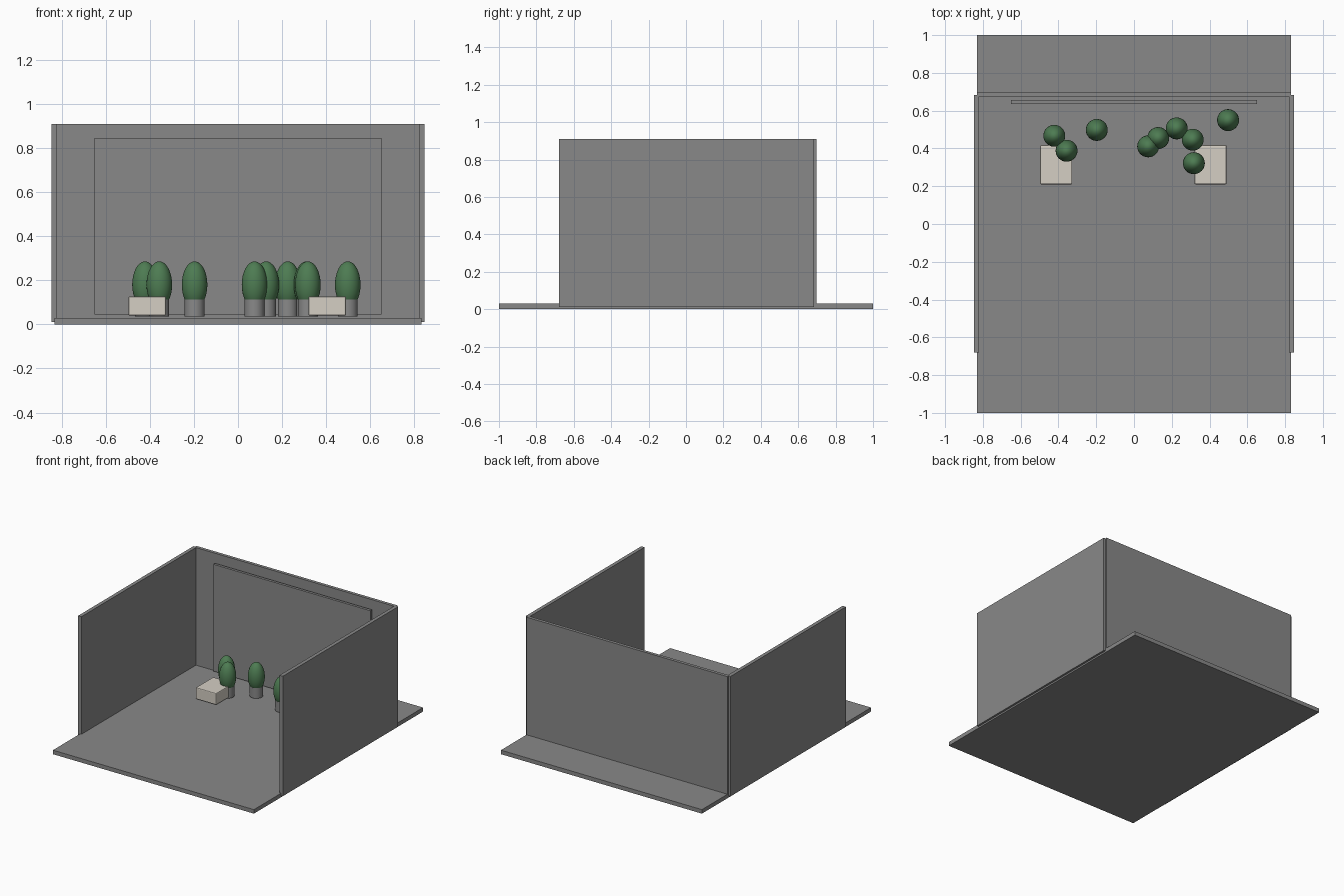
import bpy, bmesh
from mathutils import Matrix

if "Cube" in bpy.data.objects:
    bpy.data.objects.remove(bpy.data.objects["Cube"])


def material(name, rgb):
    m = bpy.data.materials.new(name)
    m.diffuse_color = (*rgb, 1)
    m.use_nodes = True
    m.node_tree.nodes["Principled BSDF"].inputs["Base Color"].default_value = m.diffuse_color
    return m


GREY = material("grey", (0.25, 0.25, 0.25))
GREEN = material("leaf green", (0.075, 0.20, 0.085))
CREAM = material("cream", (0.66, 0.62, 0.55))


def finish(name, bm, mat, smooth=False):
    mesh = bpy.data.meshes.new(name)
    for f in bm.faces:
        f.smooth = smooth
    bm.to_mesh(mesh)
    bm.free()
    mesh.materials.append(mat)
    ob = bpy.data.objects.new(name, mesh)
    bpy.context.collection.objects.link(ob)
    return ob


def box(name, x, y, z, mat, bevel=0):
    bm = bmesh.new()
    size = [b - a for a, b in (x, y, z)]
    mid = [(a + b) / 2 for a, b in (x, y, z)]
    bmesh.ops.create_cube(bm, size=1, matrix=Matrix.Translation(mid) @ Matrix.Diagonal((*size, 1)))
    ob = finish(name, bm, mat)
    if bevel:
        mod = ob.modifiers.new("rounded_edges", "BEVEL")
        mod.width, mod.segments = bevel, 2
    return ob


# Floor slab and the three walls
box("floor", (-0.832, 0.832), (-1, 1), (0, 0.03), GREY)
box("back_wall", (-0.832, 0.832), (0.674, 0.698), (0.012, 0.91), GREY)
for side, x in (("left", (-0.847, -0.82)), ("right", (0.82, 0.847))):
    box(side + "_wall", x, (-0.68, 0.684), (0.012, 0.91), GREY)

# Display panel standing in front of the back wall
box("back_panel", (-0.65, 0.65), (0.636, 0.656), (0.045, 0.845), GREY)

# Two low rounded seats
for side, x in (("left", (-0.497, -0.327)), ("right", (0.32, 0.49))):
    box(side + "_seat", x, (0.21, 0.417), (0.04, 0.127), CREAM, 0.006)

# Potted bushes
PLANTS = [(-0.422, 0.467), (-0.357, 0.388), (-0.197, 0.498), (0.075, 0.411), (0.128, 0.455),
          (0.226, 0.506), (0.311, 0.446), (0.317, 0.322), (0.498, 0.55)]
for i, (x, y) in enumerate(PLANTS, 1):
    bm = bmesh.new()
    bmesh.ops.create_cone(bm, cap_ends=True, segments=32, radius1=0.045, radius2=0.045,
                          depth=0.077, matrix=Matrix.Translation((x, y, 0.0735)))
    pot = finish(f"pot_{i}", bm, GREY)
    for p in pot.data.polygons:
        p.use_smooth = abs(p.normal.z) < 0.5
    pot.data.set_sharp_from_angle(angle=0.6)

    bm = bmesh.new()
    shape = Matrix.Translation((x, y, 0.18)) @ Matrix.Diagonal((0.058, 0.058, 0.106, 1))
    bmesh.ops.create_uvsphere(bm, u_segments=32, v_segments=16, radius=1, matrix=shape)
    finish(f"bush_{i}", bm, GREEN, True)
